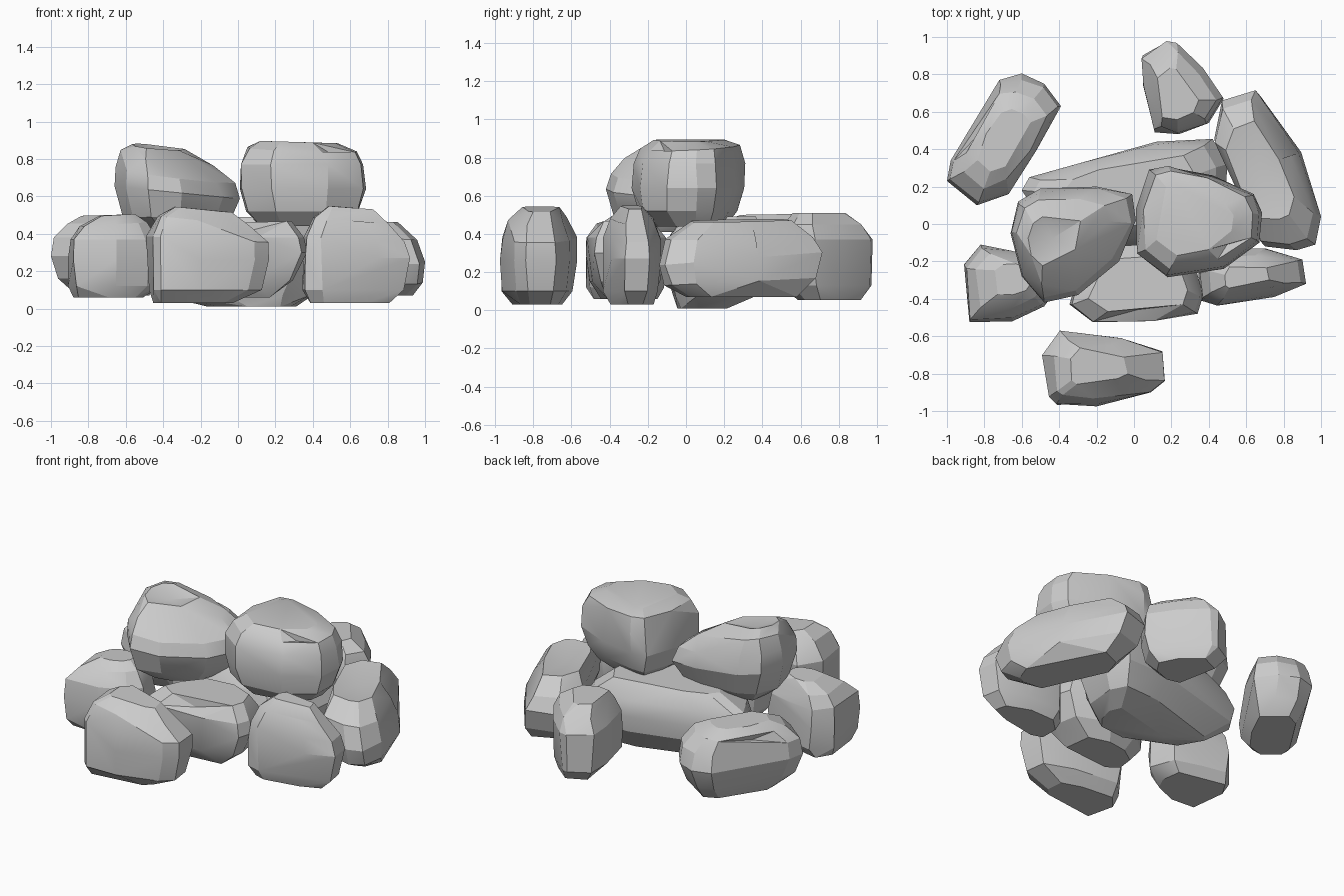
import bpy, bmesh, math, random
from mathutils import Vector

random.seed(7)


def rock(name, outline, rings, dents=()):
    """Convex faceted boulder: plan outline stacked as rings (z, scale, dx, dy, x tilt, y tilt)."""
    cx = (min(p[0] for p in outline) + max(p[0] for p in outline)) / 2
    cy = (min(p[1] for p in outline) + max(p[1] for p in outline)) / 2
    bm = bmesh.new()
    for z, s, dx, dy, tx, ty in rings:
        for x, y in outline:
            j = 0.012 if s < 1 else 0
            px, py = (x - cx) * s, (y - cy) * s
            bm.verts.new((cx + dx + px + random.uniform(-j, j),
                          cy + dy + py + random.uniform(-j, j),
                          z + tx * px + ty * py))
    res = bmesh.ops.convex_hull(bm, input=bm.verts)
    loose = [v for v in bm.verts if not v.link_faces]
    bmesh.ops.delete(bm, geom=loose, context='VERTS')
    # merge near-coplanar triangles into broad facets
    bmesh.ops.dissolve_limit(bm, angle_limit=math.radians(9),
                             verts=bm.verts, edges=bm.edges)
    # chipped hollows
    for d in dents:
        bm.faces.ensure_lookup_table()
        f = min(bm.faces, key=lambda g: (g.calc_center_median() - Vector(d)).length)
        n = f.normal.copy()
        for v in bmesh.ops.poke(bm, faces=[f])['verts']:
            v.co -= n * 0.03
    bmesh.ops.recalc_face_normals(bm, faces=bm.faces)
    me = bpy.data.meshes.new(name)
    bm.to_mesh(me)
    bm.free()
    ob = bpy.data.objects.new(name, me)
    bpy.context.collection.objects.link(ob)
    bpy.ops.object.select_all(action='DESELECT')
    ob.select_set(True)
    bpy.context.view_layer.objects.active = ob
    bpy.ops.object.shade_smooth_by_angle(angle=math.radians(20))


# ground ring of boulders
rock("front_rock",
     [(-.49, -.70), (-.39, -.57), (-.07, -.61), (.15, -.68), (.165, -.84), (.09, -.90),
      (-.20, -.975), (-.42, -.97), (-.45, -.93)],
     [(.03, .66, -.07, 0, 0, 0), (.10, .93, -.01, 0, 0, 0), (.26, 1, 0, 0, 0, 0),
      (.37, .98, 0, 0, -.05, 0), (.47, .76, -.02, 0, -.1, 0), (.53, .45, -.03, .01, -.1, 0)])
rock("right_front_rock",
     [(.35, -.25), (.45, -.14), (.70, -.13), (.90, -.19), (.92, -.32), (.75, -.39),
      (.45, -.435), (.36, -.41)],
     [(.03, .72, -.04, 0, 0, 0), (.10, .95, -.01, 0, 0, 0), (.27, 1, 0, 0, 0, 0),
      (.37, .96, -.01, 0, -.05, 0), (.47, .74, -.03, 0, -.08, 0), (.54, .42, -.04, 0, -.08, 0)])
rock("left_front_rock",
     [(-.91, -.22), (-.82, -.11), (-.64, -.14), (-.46, -.18), (-.42, -.36), (-.48, -.44),
      (-.65, -.52), (-.88, -.525)],
     [(.06, .78, -.03, 0, 0, 0), (.12, .96, 0, 0, 0, 0), (.26, 1, 0, 0, 0, 0),
      (.37, .94, 0, 0, 0, 0), (.45, .72, 0, .01, .06, 0), (.50, .42, .02, .02, .05, 0)])
rock("right_rock",
     [(.43, .46), (.47, .66), (.65, .715), (.72, .63), (.88, .38), (1.0, .04), (.97, -.11),
      (.87, -.14), (.70, -.12), (.60, .05)],
     [(.07, .66, .02, 0, 0, 0), (.15, .92, .02, 0, 0, .05), (.27, 1, 0, 0, 0, .08),
      (.38, .90, -.02, 0, -.05, 0), (.47, .62, -.04, 0, -.05, 0)],
     [(.7, .3, .47)])
rock("back_rock",
     [(.04, .89), (.17, .98), (.22, .97), (.37, .83), (.48, .67), (.40, .54), (.24, .48),
      (.11, .49), (.04, .74)],
     [(.055, .66, 0, .02, 0, 0), (.13, .94, 0, .01, 0, 0), (.24, 1, 0, 0, 0, 0),
      (.37, .96, 0, 0, 0, 0), (.45, .80, 0, -.01, 0, 0), (.51, .52, -.02, -.03, 0, 0)])
rock("back_left_rock",
     [(-1.0, .23), (-.84, .10), (-.67, .16), (-.52, .38), (-.39, .63), (-.48, .75),
      (-.60, .805), (-.72, .77), (-.88, .53), (-.98, .34)],
     [(.07, .62, .02, .01, 0, 0), (.16, .88, .01, 0, 0, 0), (.28, 1, 0, 0, 0, 0),
      (.38, .93, 0, 0, 0, 0), (.46, .74, 0, 0, .03, 0), (.50, .46, 0, 0, .03, 0)],
     [(-.85, .5, .4)])

# inner base boulders
rock("core_rock",
     [(-.60, .18), (-.56, .25), (-.33, .33), (.12, .44), (.42, .455), (.50, .32), (.48, .05),
      (.30, -.10), (-.10, -.12), (-.48, 0)],
     [(.01, .42, .12, -.08, 0, 0), (.07, .74, .04, -.03, 0, 0), (.20, .95, 0, 0, 0, 0),
      (.30, 1, 0, 0, 0, 0), (.40, .90, 0, 0, 0, 0), (.49, .62, .03, .01, 0, 0)])
rock("inner_front_rock",
     [(-.345, -.43), (-.22, -.525), (.10, -.515), (.34, -.48), (.37, -.38), (.32, -.20),
      (.10, -.11), (-.15, -.13), (-.30, -.28)],
     [(.06, .58, -.04, 0, 0, 0), (.15, .85, -.02, 0, 0, 0), (.30, 1, 0, 0, 0, 0),
      (.38, .97, 0, 0, 0, 0), (.46, .72, .01, 0, .03, 0)],
     [(0, -.5, .42)])

# top pair of boulders
rock("upper_left_rock",
     [(-.66, -.05), (-.62, .12), (-.50, .19), (-.20, .20), (-.01, .16), (.01, .02),
      (-.08, -.20), (-.30, -.38), (-.48, -.42), (-.60, -.28)],
     [(.41, .55, 0, 0, 0, 0), (.49, .84, 0, 0, 0, 0), (.62, 1, 0, 0, -.10, 0),
      (.71, .94, -.01, 0, -.14, .05), (.80, .72, -.05, .02, -.18, .1),
      (.86, .42, -.10, .02, -.12, .08)],
     [(-.35, -.05, .88)])
rock("upper_right_rock",
     [(.01, .08), (.08, .29), (.18, .305), (.42, .26), (.64, .16), (.685, .06), (.67, -.10),
      (.48, -.24), (.18, -.285), (.02, -.16)],
     [(.44, .66, 0, .01, 0, 0), (.52, .90, 0, 0, 0, 0), (.64, 1, 0, 0, 0, 0),
      (.77, .985, 0, 0, 0, 0), (.85, .86, -.01, .01, -.04, .04), (.89, .60, -.02, .01, -.03, 0)],
     [(.45, -.15, .87)])
